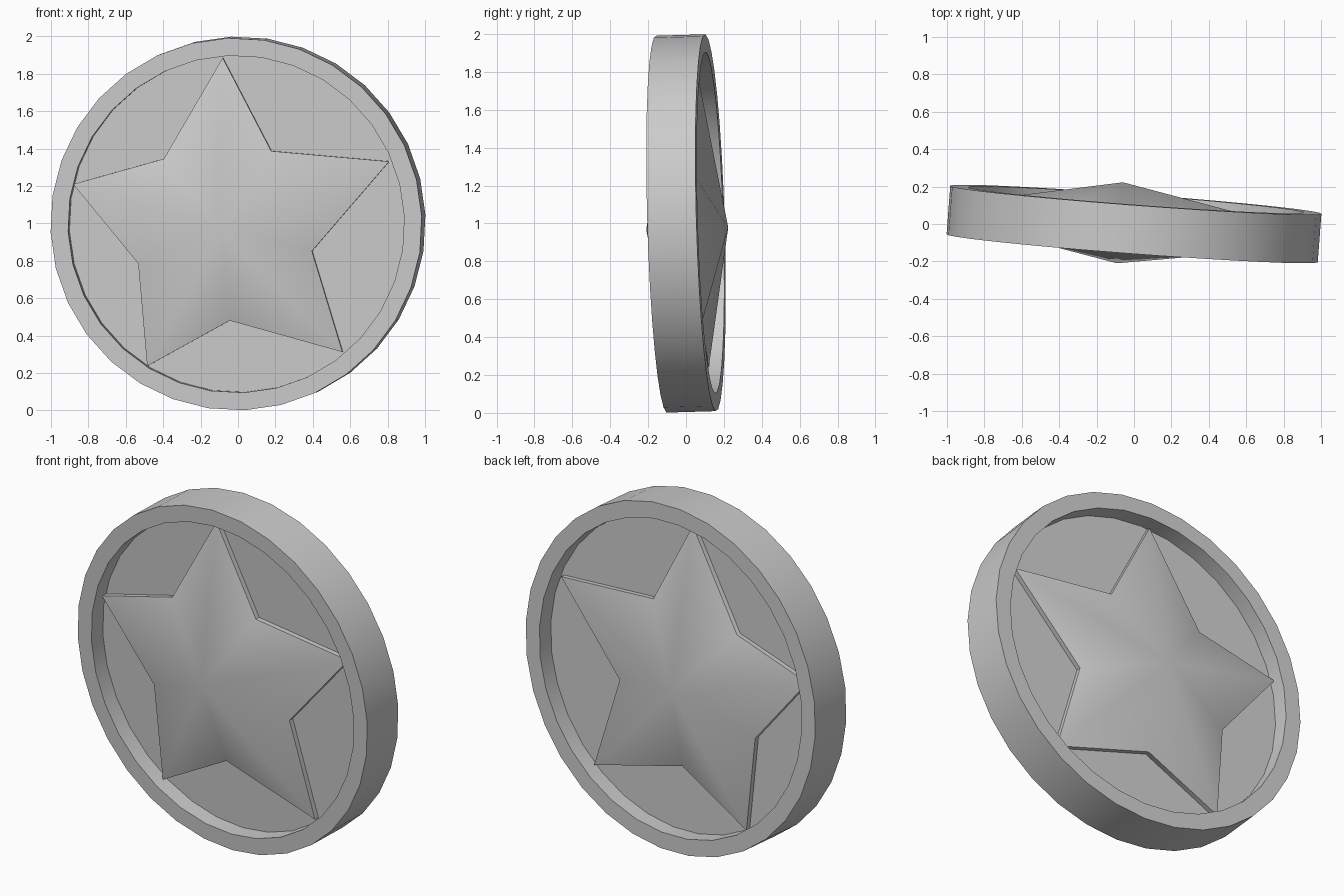
import bpy, bmesh, math
from mathutils import Matrix

if "Cube" in bpy.data.objects:
    bpy.data.objects.remove(bpy.data.objects["Cube"])

SEG = 32
# slight lean and turn of the whole medallion
TILT = (Matrix.Translation((0, 0, 1)) @ Matrix.Rotation(math.radians(-4.3), 4, 'Z')
        @ Matrix.Rotation(math.radians(1.7), 4, 'X'))


def polar(r, deg, y, cx=0.0, cz=0.0):
    a = math.radians(deg)
    return (cx + r * math.cos(a), y, cz + r * math.sin(a))


def finish(name, bm, angle):
    bmesh.ops.recalc_face_normals(bm, faces=bm.faces)
    me = bpy.data.meshes.new(name)
    bm.to_mesh(me)
    bm.free()
    ob = bpy.data.objects.new(name, me)
    bpy.context.collection.objects.link(ob)
    ob.matrix_world = TILT
    bpy.ops.object.select_all(action='DESELECT')
    ob.select_set(True)
    bpy.context.view_layer.objects.active = ob
    bpy.ops.object.shade_smooth_by_angle(angle=math.radians(angle))
    return ob


def circle(bm, r, y):
    return [bm.verts.new(polar(r, 2.5 + 360 * i / SEG, y)) for i in range(SEG)]


def bridge(bm, a, b):
    n = len(a)
    for i in range(n):
        bm.faces.new((a[i], a[(i + 1) % n], b[(i + 1) % n], b[i]))


# outer rim: closed rectangular section swept round
bm = bmesh.new()
loops = [circle(bm, r, y) for r, y in
         ((0.996, -0.13), (0.996, 0.13), (0.902, 0.13), (0.902, -0.13))]
for k in range(4):
    bridge(bm, loops[k], loops[(k + 1) % 4])
finish("rim", bm, 30)

# thin recessed disc
bm = bmesh.new()
front, back = circle(bm, 0.91, -0.034), circle(bm, 0.91, 0.034)
bridge(bm, front, back)
bm.faces.new(front)
bm.faces.new(back)
finish("disc", bm, 30)

# double-sided domed star, inner corners and peak slightly off centre
CX, CZ, EDGE, PEAK = -0.076, -0.028, 0.062, 0.217
bm = bmesh.new()
sides = []
for s in (-1, 1):
    loop = []
    for i in range(5):
        a = 94.1 - 72 * i
        loop.append(bm.verts.new(polar(0.893, a, s * EDGE, -0.012, -0.003)))
        loop.append(bm.verts.new(polar(0.491, a - 36, s * EDGE, CX, CZ)))
    peak = bm.verts.new((CX, s * PEAK, CZ))
    for i in range(10):
        bm.faces.new((loop[i], loop[(i + 1) % 10], peak))
    sides.append(loop)
bridge(bm, *sides)
finish("star", bm, 45)
